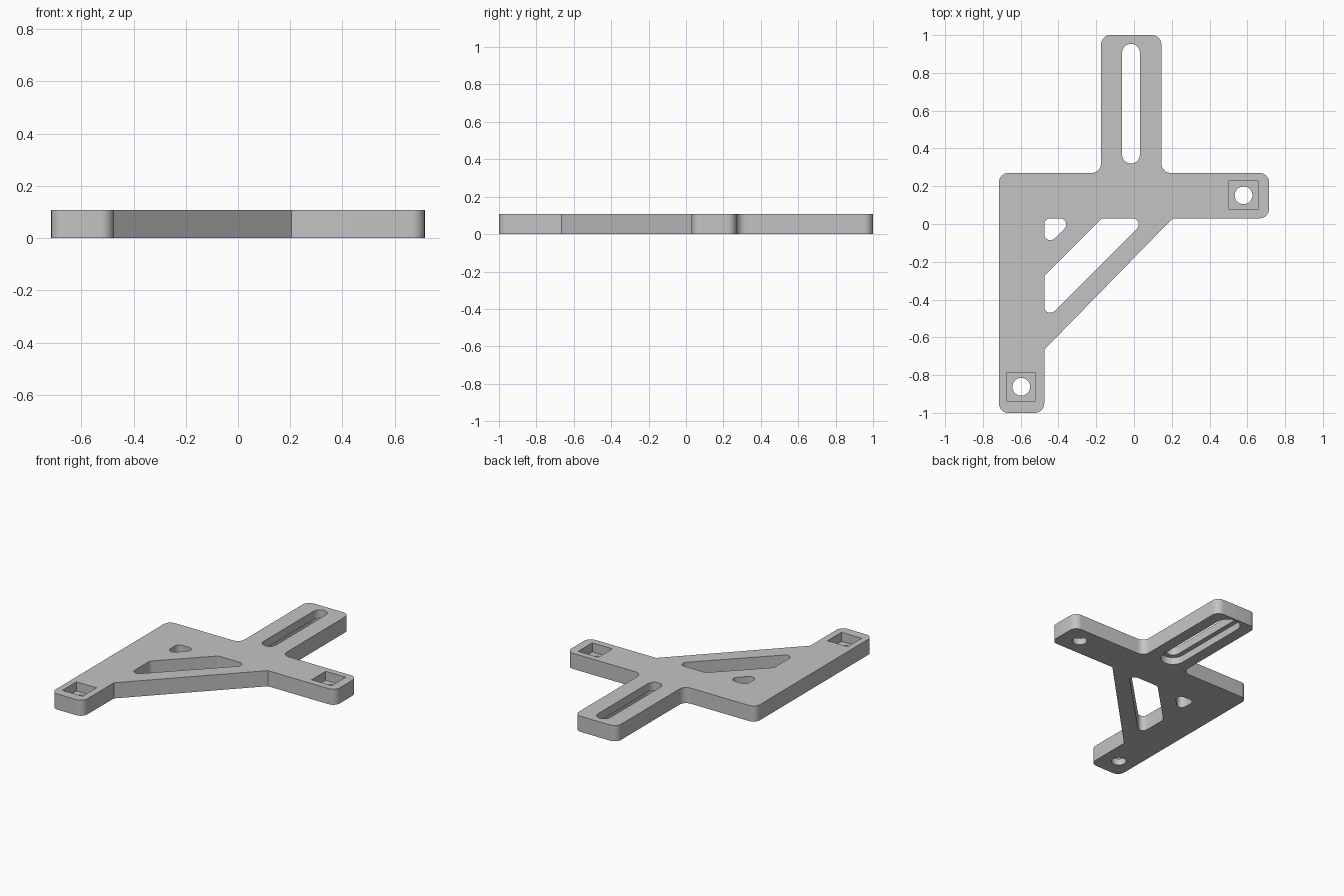
import bpy
import bmesh
import math
from mathutils import Vector

cube = bpy.data.objects.get("Cube")
if cube:
    bpy.data.objects.remove(cube, do_unlink=True)

THICK = 0.107
grey = bpy.data.materials.new("plain grey")
grey.use_nodes = True
colour = (0.55, 0.55, 0.55, 1)
grey.diffuse_color = colour
grey.node_tree.nodes["Principled BSDF"].inputs["Base Color"].default_value = colour


def rounded(corners, steps=8):
    """Outline from (x, y, radius) corners, each replaced by a tangent arc."""
    out = []
    for i, (x, y, r) in enumerate(corners):
        p = Vector((x, y))
        if r == 0:
            out.append(p)
            continue
        a = (Vector(corners[i - 1][:2]) - p).normalized()
        b = (Vector(corners[(i + 1) % len(corners)][:2]) - p).normalized()
        half = a.angle(b) / 2
        centre = p + (a + b).normalized() * (r / math.sin(half))
        start = p + a * (r / math.tan(half)) - centre
        end = p + b * (r / math.tan(half)) - centre
        a0 = math.atan2(start.y, start.x)
        sweep = math.atan2(start.cross(end), start.dot(end))
        for k in range(steps + 1):
            t = a0 + sweep * k / steps
            out.append(centre + r * Vector((math.cos(t), math.sin(t))))
    return out


def slot_outline(x, y0, y1, r, steps=16):
    """Upright slot with round ends; a circle when y0 equals y1."""
    out = []
    for y, a0 in ((y1, 0), (y0, math.pi)):
        for k in range(steps + (y0 != y1)):
            t = a0 + math.pi * k / steps
            out.append(Vector((x + r * math.cos(t), y + r * math.sin(t))))
    return out


def prism(name, outline, z0, z1):
    bm = bmesh.new()
    face = bm.faces.new([bm.verts.new((p.x, p.y, z0)) for p in outline])
    ext = bmesh.ops.extrude_face_region(bm, geom=[face])
    for v in ext["geom"]:
        if isinstance(v, bmesh.types.BMVert):
            v.co.z = z1
    bmesh.ops.recalc_face_normals(bm, faces=bm.faces)
    mesh = bpy.data.meshes.new(name)
    bm.to_mesh(mesh)
    bm.free()
    mesh.materials.append(grey)
    obj = bpy.data.objects.new(name, mesh)
    bpy.context.collection.objects.link(obj)
    return obj


# Flat plate: two arms at a right angle, a diagonal brace and a slotted tongue
R = 0.05
plate = prism("bracket_plate", rounded([
    (-0.715, -1, R), (-0.475, -1, R), (-0.475, -0.665, 0), (0.205, 0.03, 0),
    (0.715, 0.03, R), (0.715, 0.27, R), (0.145, 0.27, R), (0.145, 1, R),
    (-0.175, 1, R), (-0.175, 0.27, R), (-0.715, 0.27, R)]), 0, THICK)

LOW, HIGH = -0.1, 0.2
cutters = []


def cut(name, outline, z0=LOW, z1=HIGH):
    cutters.append(prism(name, outline, z0, z1))


# Openings on both sides of the inner diagonal rib
r = 0.032
cut("brace_window", rounded([(-0.475, -0.515, r), (0.07, 0.03, r),
                             (-0.17, 0.03, r), (-0.475, -0.275, r)]))
cut("corner_window", rounded([(-0.475, -0.131, r), (-0.314, 0.03, r), (-0.475, 0.03, r)]))

# Adjustment slot, with a wider recess underneath
cut("tongue_slot", slot_outline(-0.016, 0.367, 0.907, 0.047))
cut("slot_recess", slot_outline(-0.016, 0.367, 0.907, 0.08), LOW, 0.05)

# Bolt holes with square nut pockets from above
for side, x, y in (("left", 0.58, 0.152), ("right", -0.597, -0.862)):
    s = 0.076
    cut(side + "_bolt_hole", slot_outline(x, y, y, 0.047))
    cut(side + "_nut_pocket", [Vector((x + i * s, y + j * s))
                               for i, j in ((-1, -1), (1, -1), (1, 1), (-1, 1))], 0.045, HIGH)

bpy.ops.object.select_all(action="DESELECT")
bpy.context.view_layer.objects.active = plate
plate.select_set(True)
for c in cutters:
    c.hide_render = True
    mod = plate.modifiers.new(c.name, "BOOLEAN")
    mod.operation = "DIFFERENCE"
    mod.solver = "EXACT"
    mod.object = c
    bpy.ops.object.modifier_apply(modifier=mod.name)
for c in cutters:
    bpy.data.objects.remove(c, do_unlink=True)

bpy.ops.object.shade_smooth_by_angle(angle=math.radians(30))
